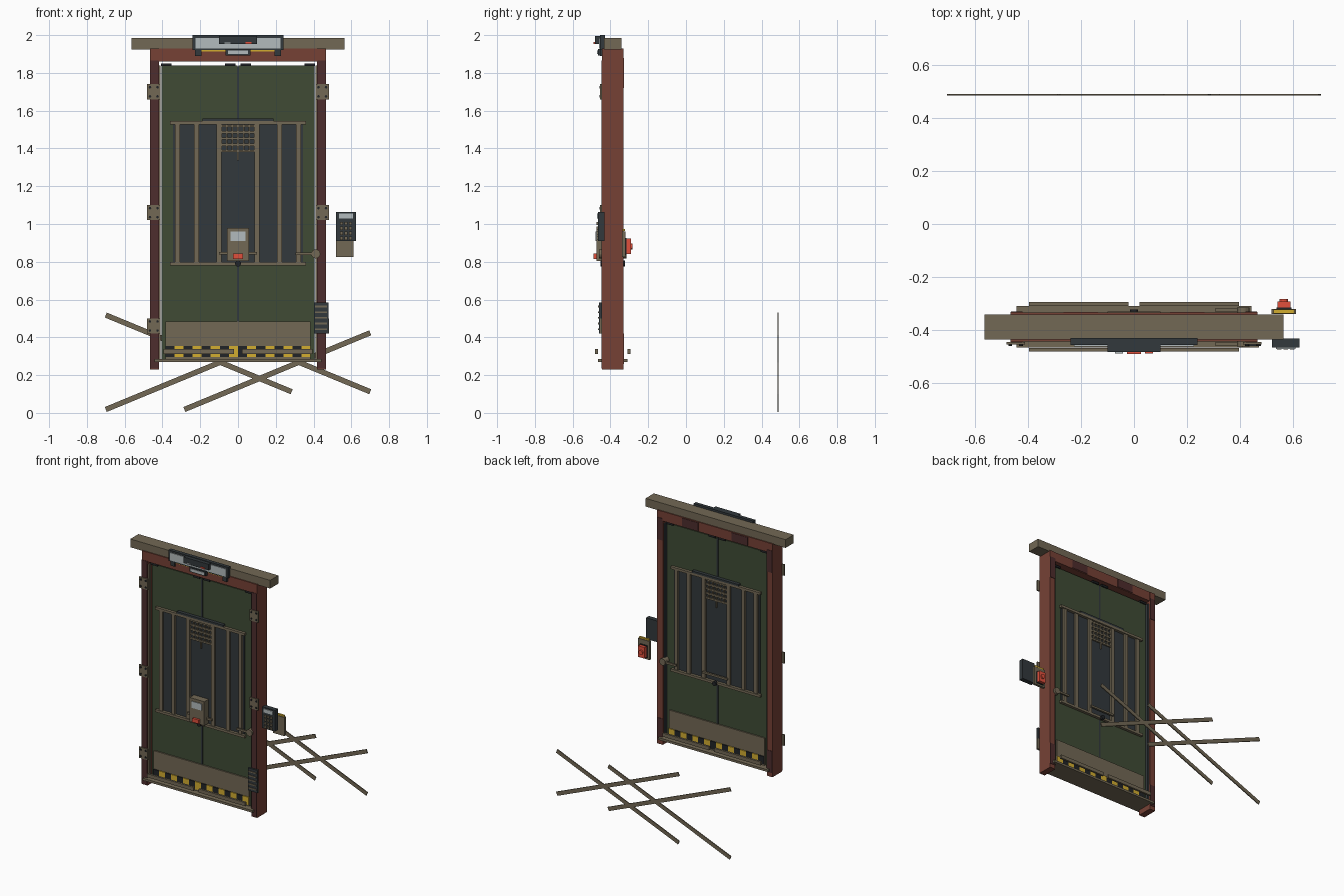
import bpy
import bmesh
from math import atan2, hypot, pi
from mathutils import Matrix, Vector

default_cube = bpy.data.objects.get("Cube")
if default_cube:
    bpy.data.objects.remove(default_cube, do_unlink=True)


def make_material(name, red, green, blue):
    material = bpy.data.materials.new(name)
    material.use_nodes = True
    colour = (red, green, blue, 1)
    material.diffuse_color = colour
    shader = material.node_tree.nodes["Principled BSDF"]
    shader.inputs["Base Color"].default_value = colour
    return material


tan = make_material("weathered tan", .17, .14, .09)
olive = make_material("olive green", .05, .07, .035)
slate = make_material("dark slate", .032, .04, .045)
black = make_material("near black", .015, .017, .02)
brick = make_material("brick red", .18, .053, .036)
maroon = make_material("dark maroon", .075, .026, .026)
pale = make_material("pale grey", .45, .5, .51)
scarlet = make_material("signal red", .75, .08, .045)
yellow = make_material("hazard yellow", .65, .42, .03)

MID = -.388          # depth of the door's middle plane
FRONT, BACK = -1, 1
SIDES = (FRONT, BACK)
LEFT_RIGHT = (-1, 1)


def finish(name, material, mesh_data):
    mesh = bpy.data.meshes.new(name)
    bmesh.ops.recalc_face_normals(mesh_data, faces=mesh_data.faces)
    mesh_data.to_mesh(mesh)
    mesh_data.free()
    mesh.materials.append(material)
    part = bpy.data.objects.new(name, mesh)
    bpy.context.scene.collection.objects.link(part)
    return part


def boxes(name, material, placements):
    """One object from boxes, each given as (centre, size), y from the door plane."""
    mesh_data = bmesh.new()
    for centre, size in placements:
        move = Matrix.Translation(Vector(centre) + Vector((0, MID, 0)))
        scale = Matrix.Diagonal((*size, 1))
        bmesh.ops.create_cube(mesh_data, size=1, matrix=move @ scale)
    return finish(name, material, mesh_data)


def box(name, material, centre, size):
    return boxes(name, material, [(centre, size)])


def discs(name, material, centres, radius, depth, sides=12):
    """Short cylinders whose axis runs front to back."""
    mesh_data = bmesh.new()
    turn = Matrix.Rotation(pi / 2, 4, "X")
    for centre in centres:
        move = Matrix.Translation(Vector(centre) + Vector((0, MID, 0)))
        bmesh.ops.create_cone(mesh_data, cap_ends=True, segments=sides, radius1=radius,
                              radius2=radius, depth=depth, matrix=move @ turn)
    return finish(name, material, mesh_data)


# Frame: posts, header, beam and sill
boxes("frame_posts", brick, [((s * .442, 0, 1.08), (.046, .112, 1.7)) for s in LEFT_RIGHT])
box("frame_header", brick, (0, 0, 1.895), (.84, .108, .07))
box("top_beam", tan, (0, 0, 1.955), (1.128, .094, .06))
box("door_sill", tan, (0, 0, .278), (.885, .156, .016))
boxes("post_front_plates", maroon,
      [((s * .442, FRONT * .057, 1.05), (.044, .004, 1.63)) for s in LEFT_RIGHT])
boxes("post_back_patches", maroon,
      [((s * .442, BACK * .057, z), (.044, .004, .16)) for s in LEFT_RIGHT for z in (.34, 1.8)])
boxes("header_back_patches", maroon,
      [((s * .2, BACK * .055, 1.895), (.13, .004, .06)) for s in LEFT_RIGHT])
boxes("front_seal_strips", tan,
      [((s * .414, FRONT * .04, 1.06), (.01, .016, 1.56)) for s in LEFT_RIGHT])
boxes("back_seal_strips", slate,
      [((s * .414, BACK * .02, 1.06), (.01, .05, 1.56)) for s in LEFT_RIGHT])

# Door leaves with a dark seam
boxes("door_leaves", olive, [((s * .204, 0, 1.06), (.404, .05, 1.56)) for s in LEFT_RIGHT])
box("door_seam", slate, (0, 0, 1.06), (.012, .054, 1.55))
boxes("door_rollers", black,
      [((s * x, 0, 1.843), (.055, .07, .014)) for s in LEFT_RIGHT for x in (.04, .38)])

# Barred window on both faces
BARS = (.1, .22, .32)
boxes("window_panels", slate, [((0, f * .027, 1.16), (.69, .008, .74)) for f in SIDES])
boxes("window_bars", tan, [((s * x, f * .038, 1.16), (.027, .016, .74))
                           for f in SIDES for s in LEFT_RIGHT for x in BARS])
boxes("window_rails", tan, [((0, f * .042, z), (.72, .02, .018))
                            for f in SIDES for z in (.79, 1.536)])
boxes("window_top_strip", slate, [((0, f * .04, 1.552), (.375, .024, .014)) for f in SIDES])

# Small grille at the head of the window
grille = []
for f in SIDES:
    grille += [((i * .03, f * .036, 1.455), (.008, .01, .15)) for i in range(-3, 4)]
    grille += [((0, f * .036, 1.387 + row * .033), (.19, .01, .012)) for row in range(5)]
    grille.append(((0, f * .038, 1.36), (.008, .01, .05)))
boxes("window_grille", tan, grille)

# Kick plates with hazard tiles and bumper bars
boxes("kick_plates", tan, [((0, f * .029, .385), (.77, .01, .2)) for f in SIDES])
TILES = 16
tile = .77 / TILES
for name, material, parity in (("hazard_yellow_tiles", yellow, 1), ("hazard_dark_tiles", black, 0)):
    boxes(name, material, [(((i - TILES / 2 + .5) * tile, f * .037, .325), (tile, .008, .056))
                           for f in SIDES for i in range(TILES) if i % 2 == parity])
boxes("bumper_bars", tan, [((s * .208, f * .086, .324), (.375, .015, .026))
                           for f in SIDES for s in LEFT_RIGHT])

# Hinges with screws
hinges = [(s * .446, z) for s in LEFT_RIGHT for z in (.46, 1.06, 1.7)]
boxes("hinge_plates", tan, [((x, FRONT * .061, z), (.07, .01, .08)) for x, z in hinges])
discs("hinge_screws", black, [(x + i * .02, FRONT * .068, z + j * .024) for x, z in hinges
                              for i in LEFT_RIGHT for j in LEFT_RIGHT], .007, .006, 8)

# Lock box and locking rods
box("lock_box", tan, (0, FRONT * .06, .892), (.118, .05, .175))
box("lock_screen", pale, (0, FRONT * .087, .935), (.08, .006, .048))
box("lock_button", scarlet, (0, FRONT * .093, .829), (.052, .018, .028))
boxes("lock_rods", tan, [((0, f * .052, .845), (.2, .014, .014)) for f in SIDES])
discs("lock_knobs", black, [(0, f * .055, .79) for f in SIDES], .016, .02)

# Lever handles
boxes("handle_levers", tan, [((.36, f * .064, .842), (.11, .012, .014)) for f in SIDES])
discs("handle_roses", tan, [(.412, f * .048, .842) for f in SIDES], .024, .05, 16)

# Louvred vent over the lower hinge
box("vent_panel", slate, (.44, FRONT * .064, .503), (.076, .016, .165))
boxes("vent_slats", tan, [((.44, FRONT * .074, .443 + i * .03), (.064, .006, .009))
                          for i in range(5)])

# Keypad
PAD = .572
box("keypad_body", slate, (PAD, FRONT * .06, .987), (.104, .034, .154))
box("keypad_screen", pale, (PAD, FRONT * .08, 1.042), (.072, .006, .026))
boxes("keypad_keys", tan, [((PAD + i * .024, FRONT * .081, .925 + j * .026), (.017, .008, .017))
                           for i in (-1, 0, 1) for j in range(4)])

# Alarm box behind the keypad
ALARM = .565
box("alarm_plate", tan, (ALARM, BACK * .058, .893), (.092, .018, .136))
box("alarm_dark_collar", black, (ALARM, BACK * .07, .882), (.056, .008, .09))
box("alarm_button", scarlet, (ALARM, BACK * .085, .882), (.05, .022, .08))
discs("alarm_cap", scarlet, [(ALARM, BACK * .1, .882)], .016, .012)
box("alarm_yellow_strip", yellow, (ALARM, BACK * .058, .968), (.08, .014, .01))

# Sign over the door
box("sign_back", slate, (0, FRONT * .055, 1.96), (.48, .026, .08))
box("sign_panel", pale, (0, FRONT * .07, 1.958), (.452, .006, .056))
box("sign_camera_box", slate, (0, FRONT * .069, 1.974), (.2, .052, .044))
box("sign_lamp", scarlet, (.056, FRONT * .098, 1.958), (.03, .006, .01))
box("sign_status_light", pale, (-.056, FRONT * .098, 1.958), (.03, .006, .008))
box("display_frame", slate, (0, FRONT * .066, 1.91), (.13, .024, .034))
box("display_face", pale, (0, FRONT * .08, 1.909), (.108, .005, .02))
boxes("sign_brackets", slate,
      [((s * .21, FRONT * .06, 1.905), (.034, .014, .03)) for s in LEFT_RIGHT])
boxes("sign_yellow_strips", yellow,
      [((s * .13, FRONT * .057, 1.917), (.13, .008, .006)) for s in LEFT_RIGHT])

# Two crossed pairs of loose slats standing behind the door
def slat(name, start, end):
    run, rise = end[0] - start[0], end[1] - start[1]
    part = box(name, tan, (0, -MID, 0), (hypot(run, rise), .007, .028))
    part.location = ((start[0] + end[0]) / 2, .487, (start[1] + end[1]) / 2)
    part.rotation_euler.y = -atan2(rise, run)


for label, shift in (("right", -.208), ("left", .208)):
    low, high = shift - .492, shift + .492
    slat(label + "_rising_slat", (low, .018), (high, .424))
    slat(label + "_falling_slat", (low, .518), (high, .112))
